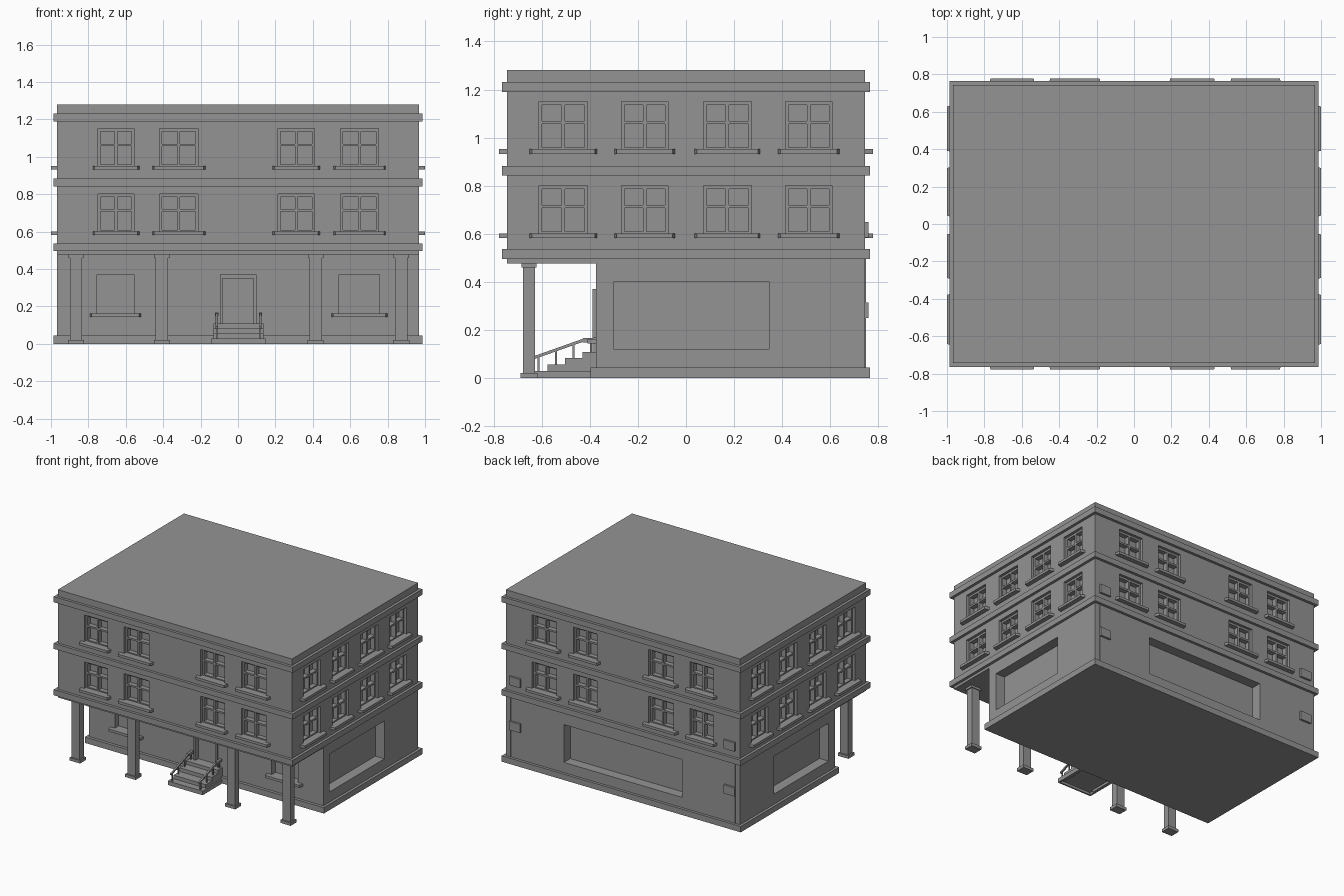
import bpy, bmesh
from math import pi
from mathutils import Matrix, Vector

cube = bpy.data.objects.get("Cube")
if cube:
    bpy.data.objects.remove(cube, do_unlink=True)

grey = bpy.data.materials.new("plain grey")
grey.use_nodes = True
grey.diffuse_color = (0.295, 0.295, 0.295, 1)
grey.node_tree.nodes["Principled BSDF"].inputs["Base Color"].default_value = (0.295, 0.295, 0.295, 1)

WX, WY = 0.967, 0.744          # half size of the walls
GY = 0.375                     # recessed ground floor front
FLOORS = (0.602, 0.952)        # window bottoms
TALL = 0.199                   # window height


def box(bm, x, y, z):
    """Add a box from three (low, high) ranges; returns its vertices."""
    m = Matrix.LocRotScale(
        Vector([(a + b) / 2 for a, b in (x, y, z)]), None,
        Vector([b - a for a, b in (x, y, z)]))
    return bmesh.ops.create_cube(bm, size=1, matrix=m)["verts"]


def bar(bm, a, b, r):
    """Add a square bar between two points."""
    a, b = Vector(a), Vector(b)
    m = Matrix.Translation((a + b) / 2) @ (b - a).to_track_quat("Z", "Y").to_matrix().to_4x4()
    bmesh.ops.create_cube(bm, size=1, matrix=m @ Matrix.Diagonal((2 * r, 2 * r, (b - a).length, 1)))


def finish(bm, name):
    mesh = bpy.data.meshes.new(name)
    bm.to_mesh(mesh)
    bm.free()
    mesh.materials.append(grey)
    ob = bpy.data.objects.new(name, mesh)
    bpy.context.collection.objects.link(ob)
    return ob


def carve(ob, cutter):
    mod = ob.modifiers.new("openings", "BOOLEAN")
    mod.operation, mod.solver, mod.object = "DIFFERENCE", "EXACT", cutter
    mod.use_self = True
    cutter.hide_render = True
    cutter.hide_viewport = True
    cutter.display_type = "WIRE"


def turn(bm, verts, angle):
    bmesh.ops.rotate(bm, verts=verts, cent=(0, 0, 0), matrix=Matrix.Rotation(angle, 3, "Z"))


def sill(bm, u, half, z, wall):
    """Window ledge, narrowing slightly outward."""
    vs = box(bm, (u - half, u + half), (-wall - 0.034, -wall + 0.01), (z - 0.019, z))
    for v in vs:
        if v.co.y < -wall:
            v.co.x -= 0.012 if v.co.x > u else -0.012
    return vs


# Window rows: (window centre, half width, sill half width)
long_side = ((-0.652, 0.096, 0.127), (-0.316, 0.103, 0.144),
             (0.311, 0.098, 0.129), (0.65, 0.101, 0.142))
short_side = ((-0.51, 0.101, 0.143), (-0.172, 0.097, 0.128),
              (0.172, 0.1, 0.139), (0.51, 0.097, 0.13))


def mirrored(row):
    return tuple((-u, w, h) for u, w, h in row)


# Each facade: angle, wall distance, windows
facades = ((0, WY, long_side), (pi / 2, WX, short_side),
           (pi, WY, mirrored(long_side)), (-pi / 2, WX, mirrored(short_side)))

# Upper storeys with window openings
upper = bmesh.new()
box(upper, (-WX, WX), (-WY, WY), (0.477, 1.281))
upper = finish(upper, "upper_storeys")
holes, frames, sills = bmesh.new(), bmesh.new(), bmesh.new()
for angle, wall, row in facades:
    for u, wide, half in row:
        for z in FLOORS:
            l, r, top = u - wide, u + wide, z + TALL
            turn(holes, box(holes, (l, r), (-wall - 0.05, -wall + 0.055), (z, top)), angle)
            depth = (-wall + 0.02, -wall + 0.056)
            parts = [((l, l + 0.013), (z, top)), ((r - 0.013, r), (z, top)),
                     ((u - 0.007, u + 0.007), (z, top)),
                     ((l, r), (top - 0.015, top)), ((l, r), (z + 0.105, z + 0.118)),
                     ((l, r), (z, z + 0.008))]
            for xs, zs in parts:
                turn(frames, box(frames, xs, depth, zs), angle)
            turn(sills, sill(sills, u, half, z, wall), angle)
carve(upper, finish(holes, "window_cutter"))
finish(frames, "window_frames")

# Horizontal cornices
bm = bmesh.new()
for zs in ((0.496, 0.538), (0.842, 0.883), (1.19, 1.232)):
    box(bm, (-0.987, 0.987), (-0.764, 0.764), zs)
finish(bm, "cornices")

# Ground floor with recessed panels, windows and doorway
bm = bmesh.new()
box(bm, (-WX, WX), (-GY, WY), (0.02, 0.48))
ground = finish(bm, "ground_floor")
bm = bmesh.new()
panel = (0.12, 0.402)
for s in (-1, 1):
    box(bm, sorted((s * (WX - 0.075), s * 1.1)), (-0.3, 0.345), panel)
for u, wide, half in ((-0.655, 0.1, 0.139), (0.649, 0.108, 0.152)):
    box(bm, (u - wide, u + wide), (-0.5, -GY + 0.045), (0.163, 0.37))
    sill(sills, u, half, 0.163, GY)
box(bm, (-0.487, 0.487), (WY - 0.075, 0.9), panel)
box(bm, (-0.082, 0.084), (-0.5, -GY + 0.025), (0.106, 0.352))
carve(ground, finish(bm, "ground_cutter"))
finish(sills, "window_sills")

# Plinth
bm = bmesh.new()
box(bm, (-0.987, 0.987), (-0.397, 0.764), (0, 0.044))
finish(bm, "plinth")

# Door surround
bm = bmesh.new()
box(bm, (-0.095, -0.082), (-0.388, -0.35), (0.1, 0.37))
box(bm, (0.083, 0.099), (-0.388, -0.35), (0.1, 0.37))
box(bm, (-0.095, 0.099), (-0.388, -0.35), (0.35, 0.37))
finish(bm, "door_surround")

# Porch columns with foot and cap
bm = bmesh.new()
for x in (-0.866, -0.407, 0.415, 0.873):
    for hx, hy, zs in ((0.033, 0.025, (0.01, 0.47)), (0.043, 0.035, (0, 0.022)),
                       (0.041, 0.031, (0.46, 0.478))):
        box(bm, (x - hx, x + hx), (-0.652 - hy, -0.652 + hy), zs)
finish(bm, "porch_columns")

# Entrance steps: a hollow flight of treads, risers and cheeks
bm = bmesh.new()
mid, t, floor = 0.003, 0.012, 0
steps = ((0.144, -0.627, 0.03), (0.133, -0.575, 0.056), (0.133, -0.502, 0.083), (0.133, -0.43, 0.108))
for half, front, top in steps:
    box(bm, (mid - half, mid + half), (front, -0.37), (top - t, top))
    box(bm, (mid - half, mid + half), (front, front + t), (floor, top))
    for s in (-1, 1):
        box(bm, sorted((mid + s * half, mid + s * (half - t))), (front, -0.37), (0, top))
    floor = top - t
finish(bm, "entrance_steps")

# Handrails
bm = bmesh.new()
for x in (-0.114, 0.12):
    low, high = (x, -0.63, 0.086), (x, -0.43, 0.157)
    bar(bm, low, high, 0.006)
    bar(bm, high, (x, -0.37, 0.16), 0.009)
    for y, foot, top in ((-0.613, 0.02, 0.092), (-0.54, 0.05, 0.118), (-0.467, 0.08, 0.144),
                         (-0.395, 0.1, 0.16)):
        bar(bm, (x, y, foot), (x, y, top), 0.004)
finish(bm, "handrails")

# Service boxes and conduits on the back wall
bm = bmesh.new()
for s in (-1, 1):
    for z in (0.25, 0.585):
        box(bm, sorted((s * 0.84, s * 0.93)), (WY - 0.01, WY + 0.015), (z, z + 0.065))
    box(bm, sorted((s * 0.924, s * 0.93)), (WY - 0.01, WY + 0.005), (0.04, 0.5))
finish(bm, "service_boxes")
